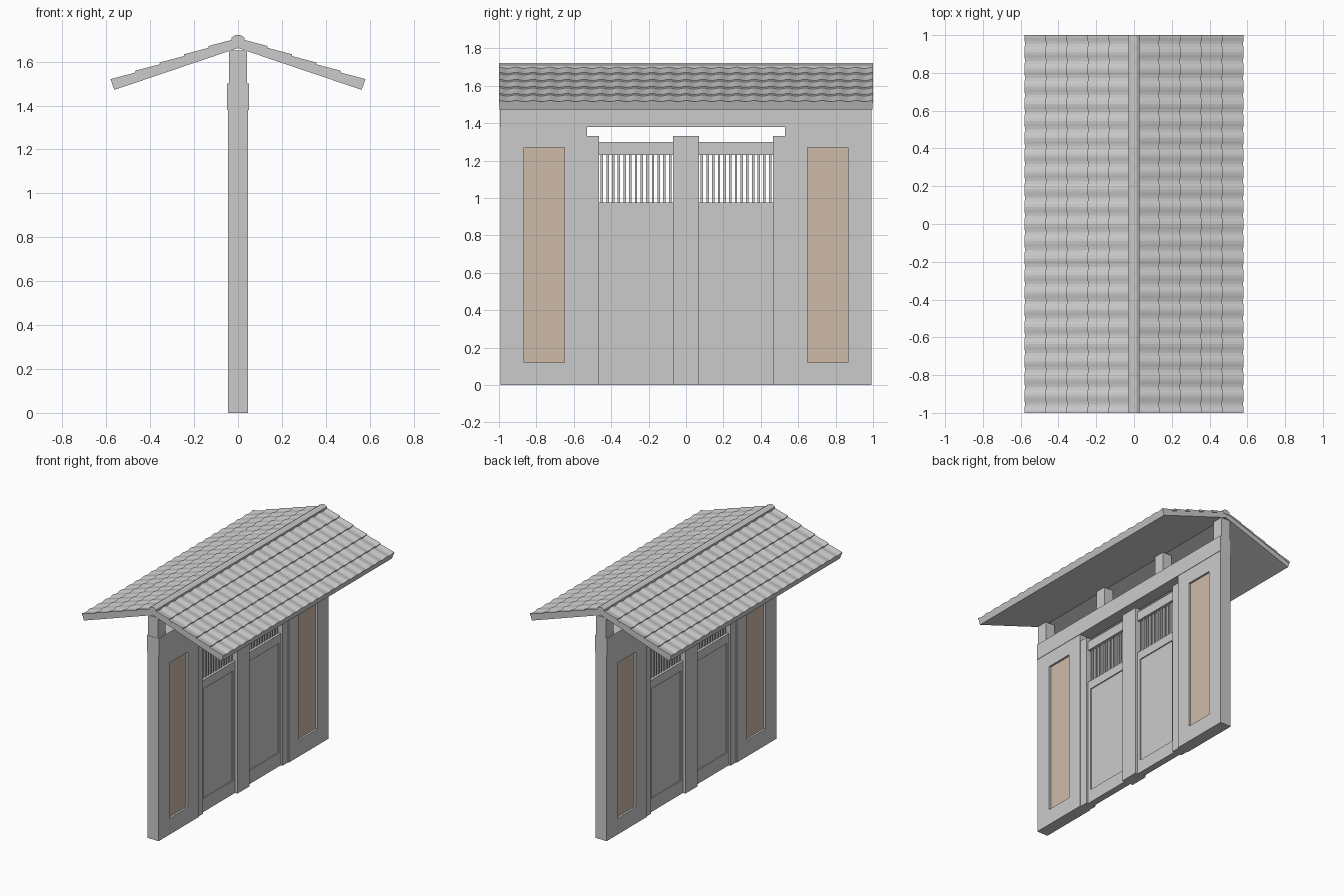
import bpy, bmesh, math

if "Cube" in bpy.data.objects:
    bpy.data.objects.remove(bpy.data.objects["Cube"])

panel_mat = bpy.data.materials.new("tan_panel")
panel_mat.diffuse_color = (0.62, 0.5, 0.4, 1)
panel_mat.use_nodes = True
panel_mat.node_tree.nodes["Principled BSDF"].inputs["Base Color"].default_value = panel_mat.diffuse_color


def make(name, verts, faces, mats=()):
    me = bpy.data.meshes.new(name)
    me.from_pydata(verts, [], faces)
    bm = bmesh.new()
    bm.from_mesh(me)
    bmesh.ops.recalc_face_normals(bm, faces=bm.faces)
    bm.to_mesh(me)
    bm.free()
    ob = bpy.data.objects.new(name, me)
    bpy.context.collection.objects.link(ob)
    for m in mats:
        me.materials.append(m)
    return ob


def prism(name, profile, y0, y1):
    # closed x-z profile extruded along y
    n = len(profile)
    verts = [(x, y, z) for y in (y0, y1) for x, z in profile]
    faces = [(i, (i + 1) % n, n + (i + 1) % n, n + i) for i in range(n)]
    return make(name, verts, faces + [tuple(range(n)), tuple(range(n, 2 * n))])


def box(name, hx, y0, y1, z0, z1):
    return prism(name, [(-hx, z0), (hx, z0), (hx, z1), (-hx, z1)], y0, y1)


def recessed_wall(name, hx, outer, inner, depth, mats=()):
    # slab with a sunken rectangular panel on both faces
    def ring(x, r):
        y0, y1, z0, z1 = r
        return [(x, y0, z0), (x, y1, z0), (x, y1, z1), (x, y0, z1)]
    verts, faces = [], []
    for s in (-1, 1):
        verts += ring(s * hx, outer) + ring(s * hx, inner) + ring(s * (hx - depth), inner)
    for b in (0, 12):
        for i in range(4):
            j = (i + 1) % 4
            faces.append((b + i, b + j, b + 4 + j, b + 4 + i))
            faces.append((b + 4 + i, b + 4 + j, b + 8 + j, b + 8 + i))
        faces.append((b + 8, b + 9, b + 10, b + 11))
    for i in range(4):
        j = (i + 1) % 4
        faces.append((i, j, 12 + j, 12 + i))
    ob = make(name, verts, faces, mats)
    if mats:
        for p in ob.data.polygons:
            c = p.center
            if abs(abs(c.x) - (hx - depth)) < 1e-4:
                p.material_index = 1
    return ob


# side walls, jambs, centre post, beam
grey = bpy.data.materials.new("grey_wall")
grey.diffuse_color = (0.8, 0.8, 0.8, 1)
grey.use_nodes = True
grey.node_tree.nodes["Principled BSDF"].inputs["Base Color"].default_value = grey.diffuse_color
for s, side in ((-1, "left"), (1, "right")):
    def span(a, b):
        return (min(s * a, s * b), max(s * a, s * b))
    recessed_wall(side + "_wall", 0.046, span(0.53, 0.993) + (0, 1.38),
                  span(0.65, 0.865) + (0.12, 1.27), 0.015, (grey, panel_mat))
    box(side + "_jamb", 0.04, *span(0.465, 0.532), 0, 1.33)
    # door leaf: solid lower part, slatted window, top rail
    y0, y1 = span(0.07, 0.465)
    recessed_wall(side + "_door", 0.026, (y0, y1, 0, 0.975),
                  (y0 + 0.025, y1 - 0.025, 0.1, 0.91), 0.008)
    box(side + "_door_top_rail", 0.026, y0, y1, 1.23, 1.30)
    n = 13
    for i in range(n):
        c = y0 + (i + 0.5) * (y1 - y0) / n
        box(side + "_door_slat", 0.009, c - 0.0065, c + 0.0065, 0.975, 1.23)
box("centre_post", 0.046, -0.07, 0.07, 0, 1.33)
box("lintel_beam", 0.049, -0.995, 0.993, 1.38, 1.5)

# short posts carrying the roof
for c in (-0.95, -0.317, 0.317, 0.95):
    box("roof_post", 0.04, c - 0.043, c + 0.043, 1.5, 1.65)

# roof slopes: s runs down from the ridge, h is height off the board
ANG = math.atan(0.338)
S_MAX, ROWS, TILES, SEG = 0.607, 5, 22, 6


def slope(s, h, side):
    x = s * math.cos(ANG) + h * math.sin(ANG)
    return side * x, 1.70 - s * math.sin(ANG) + h * math.cos(ANG)


drop = 0.036 / math.cos(ANG)
for side, label in ((-1, "left"), (1, "right")):
    prism(label + "_roof_board",
          [(0, 1.70), slope(S_MAX, 0, side), slope(S_MAX, -0.036, side), (0, 1.70 - drop)],
          -0.997, 0.997)
    # overlapping wavy tile courses
    verts, faces = [], []
    start = 0.02
    step = (S_MAX - start) / ROWS
    count = TILES * SEG + 1
    for r in range(ROWS):
        top, low = start + r * step, start + (r + 1) * step
        base = len(verts)
        for k in range(count):
            y = -1 + 2 * k / (count - 1)
            wave = 0.0035 * (1 + math.cos(2 * math.pi * k / SEG))
            for s, h in ((top, 0), (top, 0.001 + wave), (low, 0.009 + wave), (low, 0)):
                x, z = slope(s, h, side)
                verts.append((x, y, z))
        for k in range(count - 1):
            a = base + 4 * k
            faces += [(a + i, a + (i + 1) % 4, a + 4 + (i + 1) % 4, a + 4 + i) for i in range(4)]
        e = base + 4 * (count - 1)
        faces += [(base, base + 1, base + 2, base + 3), (e, e + 1, e + 2, e + 3)]
    make(label + "_roof_tiles", verts, faces)

# ridge cap
prism("ridge_cap", [(-0.029, 1.688), (0.029, 1.688), (0.029, 1.71), (0.012, 1.721),
                    (-0.012, 1.721), (-0.029, 1.71)], -1, 1)
